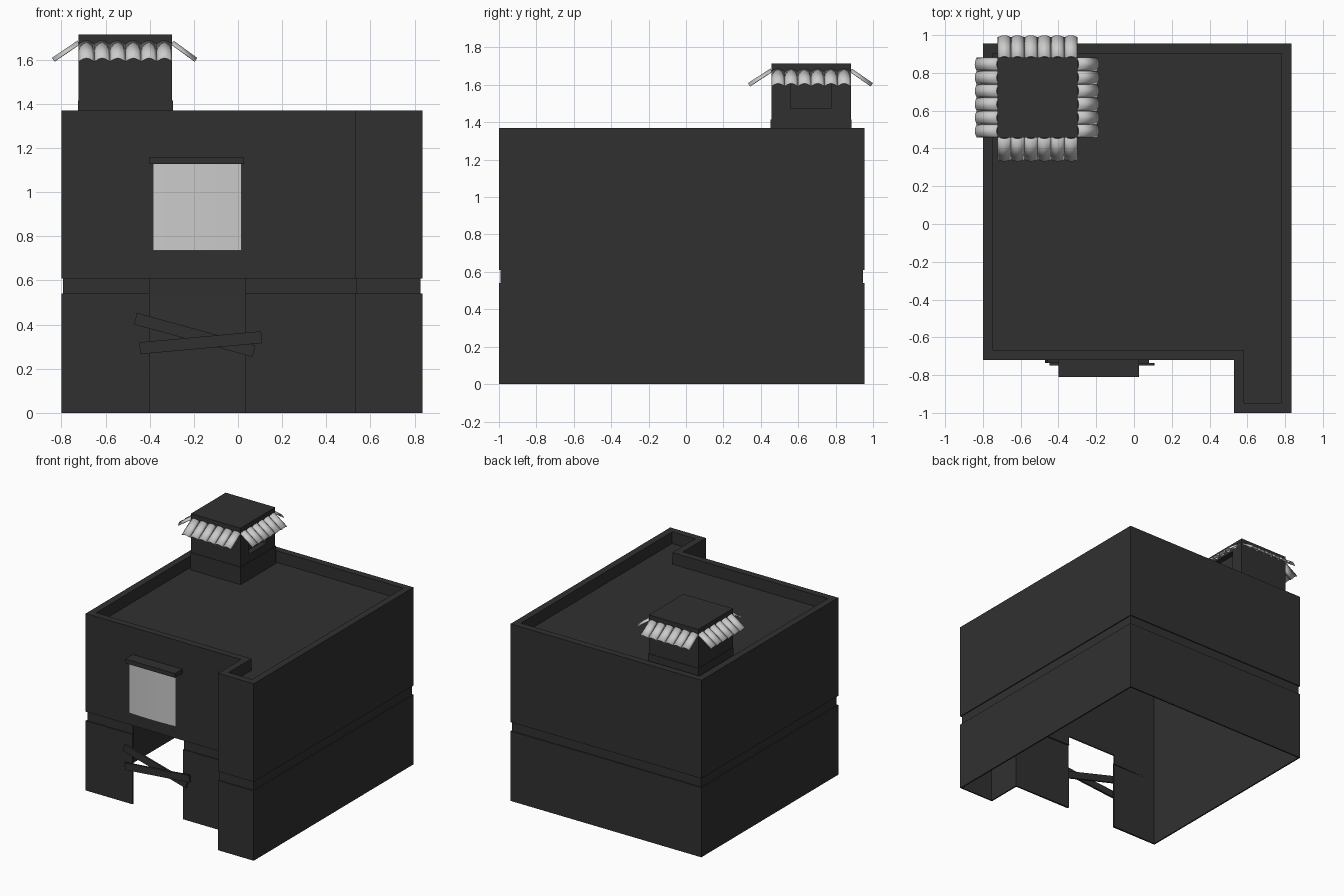
import bpy, bmesh, math
from mathutils import Matrix, Vector

if "Cube" in bpy.data.objects:
    bpy.data.objects.remove(bpy.data.objects["Cube"])

dark = bpy.data.materials.new("dark_plaster")
dark.diffuse_color = (0.03, 0.03, 0.03, 1)
dark.use_nodes = True
dark.node_tree.nodes["Principled BSDF"].inputs["Base Color"].default_value = dark.diffuse_color


def make(name, bm, mat=dark):
    me = bpy.data.meshes.new(name)
    bm.to_mesh(me)
    bm.free()
    ob = bpy.data.objects.new(name, me)
    bpy.context.collection.objects.link(ob)
    if mat:
        me.materials.append(mat)
    return ob


def box(name, lo, hi, turn=0.0):
    lo, hi = Vector(lo), Vector(hi)
    bm = bmesh.new()
    bmesh.ops.create_cube(bm, size=1)
    bmesh.ops.scale(bm, vec=hi - lo, verts=bm.verts)
    bmesh.ops.rotate(bm, matrix=Matrix.Rotation(turn, 3, 'Y'), verts=bm.verts)
    bmesh.ops.translate(bm, vec=(lo + hi) / 2, verts=bm.verts)
    return make(name, bm)


# L-shaped footprint, inset by d; points 1 and 2 are the door jambs
def footprint(d):
    f = -0.72 + d
    return [(-0.80 + d, f), (-0.40, f), (0.035, f), (0.53 + d, f),
            (0.53 + d, -1 + d), (0.835 - d, -1 + d),
            (0.835 - d, 0.955 - d), (-0.80 + d, 0.955 - d)]


# Walls with groove, parapet and sunken roof, as stacked loops (z, inset)
levels = [(0, 0), (0.54, 0), (0.54, 0.008), (0.61, 0.008), (0.61, 0),
          (1.37, 0), (1.37, 0.053), (1.28, 0.053)]
bm = bmesh.new()
loops = [[bm.verts.new((x, y, z)) for x, y in footprint(d)] for z, d in levels]
for k in range(len(loops) - 1):
    a, b = loops[k], loops[k + 1]
    for i in range(8):
        if i == 1 and k < 3:      # doorway stays open
            continue
        j = (i + 1) % 8
        bm.faces.new((a[i], a[j], b[j], b[i]))
bm.faces.new(loops[-1])
walls = make("building_walls", bm)
solid = walls.modifiers.new("thickness", 'SOLIDIFY')
solid.thickness = 0.015
solid.offset = -1


# Crossed planks over the doorway
def plank(name, x0, z0, x1, z1, y):
    cx, cz = (x0 + x1) / 2, (z0 + z1) / 2
    h = math.hypot(x1 - x0, z1 - z0) / 2
    box(name, (cx - h, y - 0.015, cz - 0.027), (cx + h, y, cz + 0.027),
        -math.atan2(z1 - z0, x1 - x0))


plank("door_plank_back", -0.465, 0.427, 0.072, 0.28, -0.72)
plank("door_plank_front", -0.445, 0.293, 0.107, 0.343, -0.735)

# Window ledge with a curtain hanging below it
box("window_ledge", (-0.40, -0.81, 1.127), (0.027, -0.715, 1.16))
bm = bmesh.new()
cols = []
for i in range(10):
    x = -0.385 + 0.4 * i / 9
    y = -0.782 - 0.008 * math.sin(math.pi * i / 9)
    cols.append([bm.verts.new((x, y, z)) for z in (0.735, 1.13)])
for a, b in zip(cols, cols[1:]):
    bm.faces.new((a[0], b[0], b[1], a[1]))
curtain = make("window_curtain", bm, None)
curtain.data.shade_smooth()

# Roof turret: base, body and a recessed opening on the right
cx, cy = -0.51, 0.669
box("turret_base", (cx - 0.216, cy - 0.216, 1.28), (cx + 0.216, cy + 0.216, 1.415))
body = box("turret_body", (cx - 0.212, cy - 0.212, 1.41), (cx + 0.212, cy + 0.212, 1.715))
cut = box("turret_opening_cutter", (cx + 0.17, 0.56, 1.475), (cx + 0.3, 0.777, 1.65))
cut.hide_render = True
cut.hide_viewport = True
cut.display_type = 'WIRE'
mod = body.modifiers.new("opening", 'BOOLEAN')
mod.operation = 'DIFFERENCE'
mod.solver = 'EXACT'
mod.object = cut


# Rows of six curved tiles sloping down from each side of the turret
def tile_row(name, angle, reach):
    bm = bmesh.new()
    w, n, drop = 0.424 / 6, 6, 0.078
    normal = Vector((0, -drop, reach)).normalized()
    for t in range(6):
        arc = []
        for i in range(n + 1):
            u = i / n
            lift = normal * 0.018 * math.sin(math.pi * u)
            x = -0.212 + (t + u) * w
            arc.append([bm.verts.new(Vector((x, -0.208, 1.672)) + lift),
                        bm.verts.new(Vector((x, -0.208 - reach, 1.672 - drop)) + lift)])
        for a, b in zip(arc, arc[1:]):
            bm.faces.new((a[0], a[1], b[1], b[0]))
    bm.transform(Matrix.Translation((cx, cy, 0)) @ Matrix.Rotation(angle, 4, 'Z'))
    row = make(name, bm, None)
    row.data.shade_smooth()
    thick = row.modifiers.new("thickness", 'SOLIDIFY')
    thick.thickness = 0.004


for i, (side, reach) in enumerate((("front", 0.12), ("right", 0.107),
                                   ("back", 0.112), ("left", 0.115))):
    tile_row("roof_tiles_" + side, i * math.pi / 2, reach)
